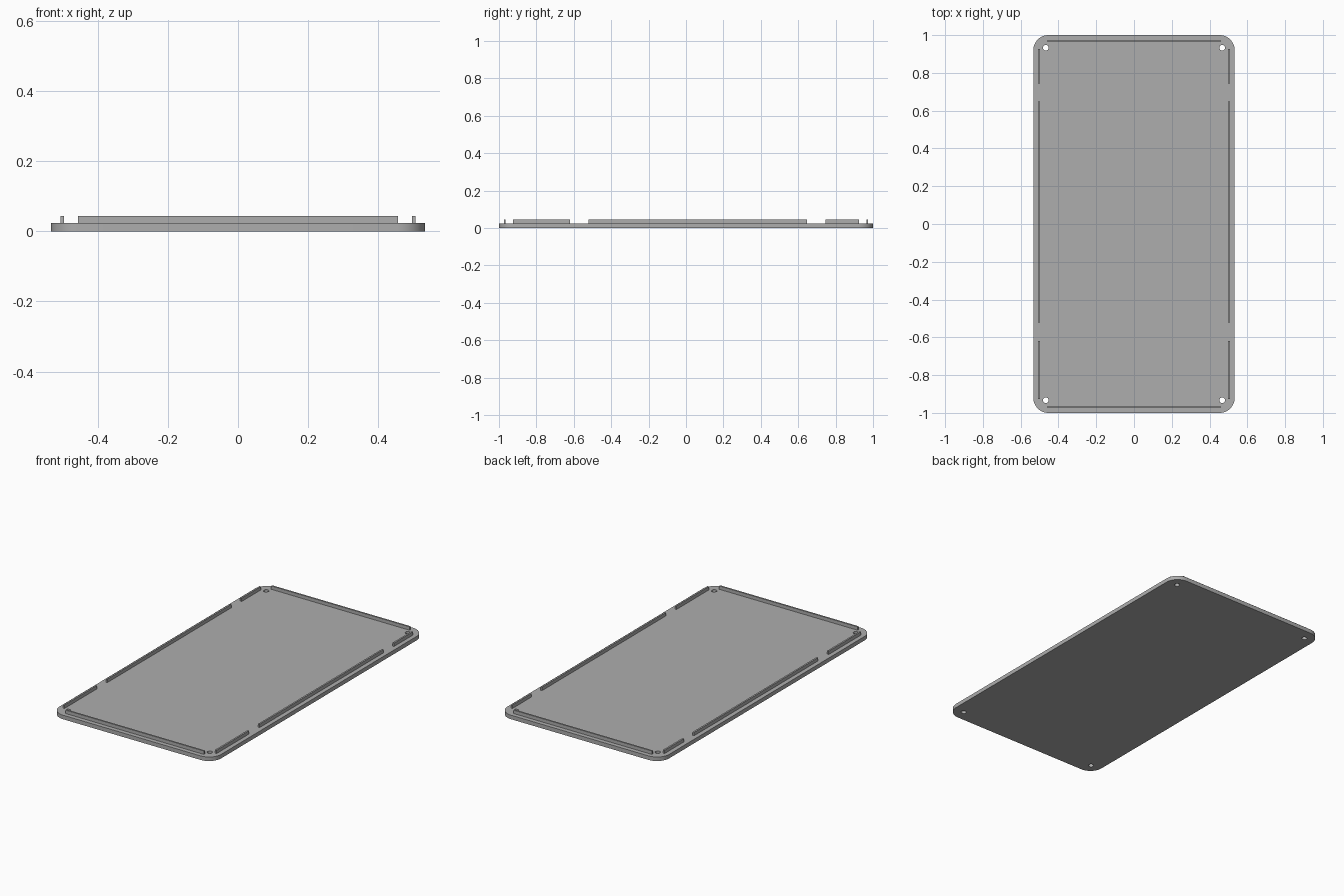
import bpy
from math import sin, cos, pi, radians

if "Cube" in bpy.data.objects:
    bpy.data.objects.remove(bpy.data.objects["Cube"])

HALF_X, HALF_Y, CORNER = 0.533, 1.0, 0.08
PLATE_TOP, RIB_TOP = 0.024, 0.044
RIB = 0.01

grey = bpy.data.materials.new("plain grey")
grey.use_nodes = True
colour = (0.42, 0.42, 0.42, 1)
grey.diffuse_color = colour
grey.node_tree.nodes["Principled BSDF"].inputs["Base Color"].default_value = colour


def arc(cx, cy, radius, start, sweep, steps):
    return [(cx + radius * cos(start + sweep * i / steps),
             cy + radius * sin(start + sweep * i / steps)) for i in range(steps + 1)]


def slab(name, outlines, bottom, top):
    """Extrude closed flat outlines; inner outlines become holes."""
    curve = bpy.data.curves.new(name, "CURVE")
    curve.dimensions = "2D"
    curve.fill_mode = "BOTH"
    curve.extrude = (top - bottom) / 2
    for points in outlines:
        spline = curve.splines.new("POLY")
        spline.points.add(len(points) - 1)
        for p, (x, y) in zip(spline.points, points):
            p.co = (x, y, 0, 1)
        spline.use_cyclic_u = True
    obj = bpy.data.objects.new(name, curve)
    obj.location.z = (top + bottom) / 2
    bpy.context.collection.objects.link(obj)
    bpy.ops.object.select_all(action="DESELECT")
    obj.select_set(True)
    bpy.context.view_layer.objects.active = obj
    bpy.ops.object.convert(target="MESH")
    obj = bpy.context.object
    obj.data.materials.clear()
    obj.data.materials.append(grey)
    bpy.ops.object.shade_smooth_by_angle(angle=radians(30))
    return obj


def rib(name, x0, x1, y0, y1):
    slab(name, [[(x0, y0), (x1, y0), (x1, y1), (x0, y1)]], PLATE_TOP - 0.002, RIB_TOP)


# Rounded base plate with a screw hole in each corner
outline = []
for i, (sx, sy) in enumerate([(1, 1), (-1, 1), (-1, -1), (1, -1)]):
    outline += arc(sx * (HALF_X - CORNER), sy * (HALF_Y - CORNER), CORNER, i * pi / 2, pi / 2, 12)
holes = [arc(sx * 0.467, sy * 0.933, 0.015, 0, 2 * pi, 24)[:-1]
         for sx in (-1, 1) for sy in (-1, 1)]
slab("base_plate", [outline] + holes, 0, PLATE_TOP)

# Locating ribs along the long sides, with two gaps
spans = {"front": (-0.926, -0.62), "middle": (-0.521, 0.648), "back": (0.745, 0.926)}
for side, s in (("left", 1), ("right", -1)):
    for part, (y0, y1) in spans.items():
        x0, x1 = sorted((s * 0.497, s * (0.497 + RIB)))
        rib(f"{side}_{part}_rib", x0, x1, y0, y1)

# Locating ribs along the short ends
for end, s in (("front", -1), ("back", 1)):
    y0, y1 = sorted((s * 0.964, s * (0.964 + RIB)))
    rib(f"{end}_end_rib", -0.457, 0.457, y0, y1)
